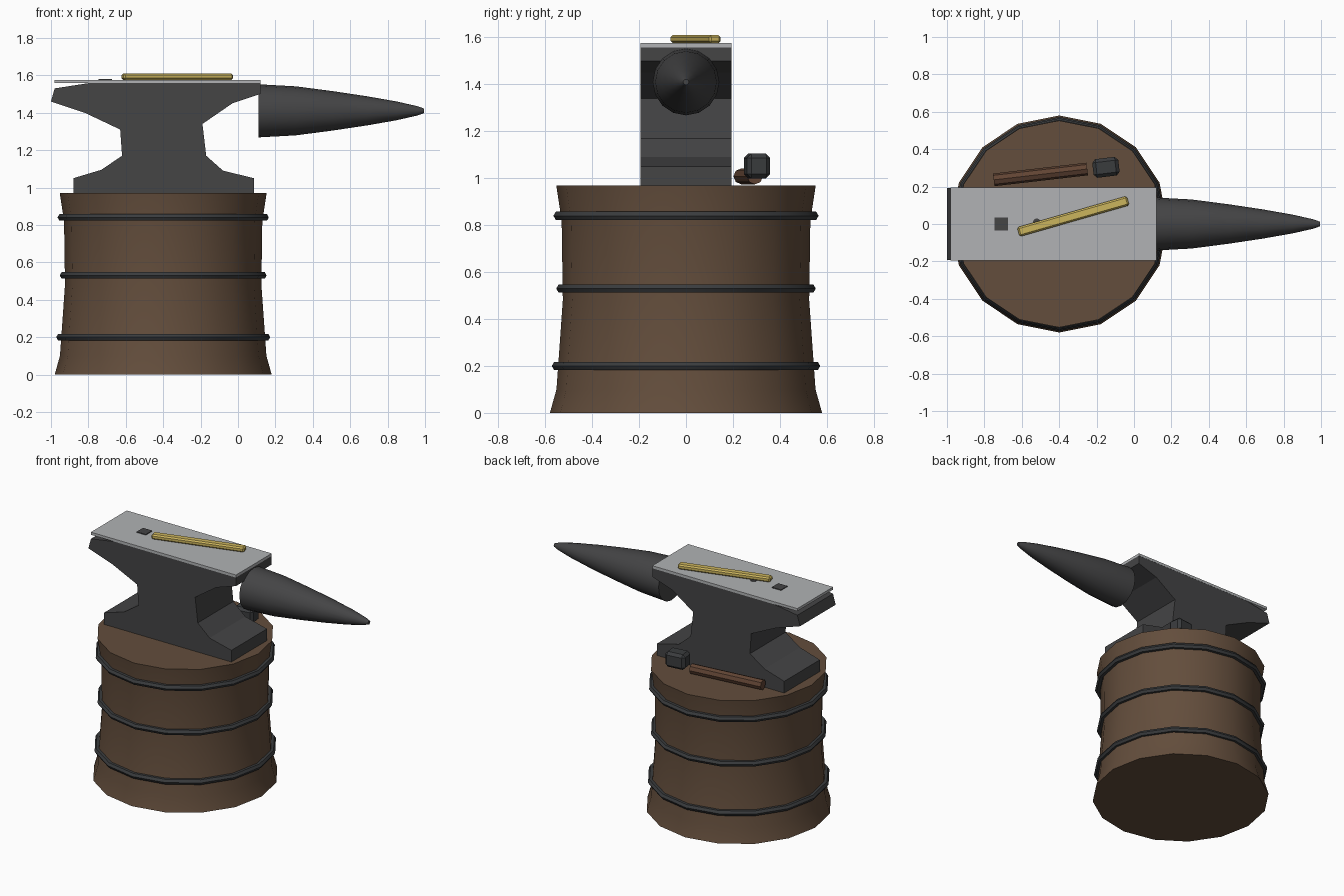
import bpy, bmesh
from math import pi, sin, cos, radians
from mathutils import Matrix, Vector

cube = bpy.data.objects.get("Cube")
if cube:
    bpy.data.objects.remove(cube, do_unlink=True)


def material(name, r, g, b):
    m = bpy.data.materials.new(name)
    m.use_nodes = True
    m.diffuse_color = (r, g, b, 1)
    m.node_tree.nodes["Principled BSDF"].inputs["Base Color"].default_value = (r, g, b, 1)
    return m


wood = material("brown wood", 0.125, 0.075, 0.045)
handle_wood = material("reddish wood", 0.12, 0.058, 0.034)
iron = material("dark iron", 0.058, 0.058, 0.060)
band_iron = material("band iron", 0.042, 0.045, 0.048)
steel = material("polished steel", 0.44, 0.45, 0.46)
brass = material("brass", 0.60, 0.46, 0.11)


def finish(name, bm, mat, matrix=Matrix(), bevel=0, smooth=True):
    """Turn a bmesh into a placed, shaded object."""
    bmesh.ops.recalc_face_normals(bm, faces=bm.faces)
    mesh = bpy.data.meshes.new(name)
    bm.to_mesh(mesh)
    bm.free()
    mesh.materials.append(mat)
    ob = bpy.data.objects.new(name, mesh)
    bpy.context.collection.objects.link(ob)
    ob.matrix_world = matrix
    if bevel:
        mod = ob.modifiers.new("Bevel", "BEVEL")
        mod.width = bevel
        mod.segments = 1
    if smooth:
        bpy.ops.object.select_all(action="DESELECT")
        bpy.context.view_layer.objects.active = ob
        ob.select_set(True)
        bpy.ops.object.shade_smooth_by_angle(angle=radians(35))
    return ob


def lathe(name, profile, sides, mat, matrix):
    """Revolve (radius, height) points around local z, with flat caps."""
    bm = bmesh.new()
    rings = [[bm.verts.new((r * cos(2 * pi * i / sides), r * sin(2 * pi * i / sides), z))
              for i in range(sides)] for r, z in profile]
    for a, b in zip(rings, rings[1:]):
        for i in range(sides):
            j = (i + 1) % sides
            bm.faces.new((a[i], a[j], b[j], b[i]))
    bm.faces.new(rings[0])
    bm.faces.new(rings[-1])
    return finish(name, bm, mat, matrix)


def box(name, size, centre, mat, turn=0, bevel=0):
    bm = bmesh.new()
    bmesh.ops.create_cube(bm, size=1)
    bmesh.ops.scale(bm, vec=size, verts=bm.verts)
    place = Matrix.Translation(centre) @ Matrix.Rotation(radians(turn), 4, "Z")
    return finish(name, bm, mat, place, bevel, smooth=False)


def ring(name, radius, thick, z, sides=16, tube=6):
    bm = bmesh.new()
    loops = []
    for i in range(sides):
        a = 2 * pi * i / sides
        loops.append([])
        for k in range(tube):
            t = 2 * pi * k / tube
            r = radius + thick * cos(t)
            loops[-1].append(bm.verts.new((r * cos(a), r * sin(a), thick * sin(t))))
    for i in range(sides):
        a, b = loops[i], loops[(i + 1) % sides]
        for k in range(tube):
            n = (k + 1) % tube
            bm.faces.new((a[k], b[k], b[n], a[n]))
    return finish(name, bm, band_iron, Matrix.Translation((-0.4, 0, z)))


# Wooden stump with iron bands
lathe("stump", [(0.58, 0), (0.552, 0.1), (0.525, 0.48), (0.53, 0.82), (0.553, 0.97)],
      16, wood, Matrix.Translation((-0.4, 0, 0)))
for label, radius, z in (("lower", 0.552, 0.2), ("middle", 0.533, 0.53), ("upper", 0.545, 0.84)):
    ring(label + "_band", radius, 0.02, z)

# Anvil body: side profile extruded across its width
outline = [(-0.88, 0.97), (0.085, 0.97), (0.085, 1.05), (-0.08, 1.09), (-0.17, 1.17),
           (-0.19, 1.34), (-0.03, 1.45), (0.12, 1.5), (0.12, 1.558), (-0.8, 1.558),
           (-0.98, 1.53), (-1.0, 1.46), (-0.82, 1.4), (-0.63, 1.31), (-0.62, 1.17),
           (-0.73, 1.095), (-0.88, 1.05)]
bm = bmesh.new()
face = bm.faces.new([bm.verts.new((x, -0.193, z)) for x, z in outline])
extruded = bmesh.ops.extrude_face_region(bm, geom=[face])["geom"]
bmesh.ops.translate(bm, vec=(0, 0.386, 0),
                    verts=[v for v in extruded if isinstance(v, bmesh.types.BMVert)])
finish("anvil_body", bm, iron, smooth=False)

# Horn, pointing along +x
lathe("horn", [(0.142, 0), (0.131, 0.2), (0.105, 0.4), (0.078, 0.58), (0.05, 0.74),
               (0.025, 0.85), (0.012, 0.886)],
      16, iron, Matrix.Translation((0.109, 0, 1.41)) @ Matrix.Rotation(pi / 2, 4, "Y"))

# Working face with its two dark holes
box("face_plate", (1.1, 0.388, 0.018), (-0.43, 0, 1.567), steel)
box("square_hole", (0.07, 0.07, 0.006), (-0.71, 0, 1.578), iron)
lathe("round_hole", [(0.02, 0), (0.02, 0.005)], 12, iron,
      Matrix.Translation((-0.52, 0.01, 1.575)))

# Workpiece lying on the face
box("brass_bar", (0.61, 0.052, 0.034), (-0.325, 0.041, 1.593), brass, 16, 0.009)

# Hammer resting behind the anvil
start, end = Vector((-0.75, 0.236, 1.008)), Vector((-0.25, 0.294, 1.008))
aim = (end - start).to_track_quat("Z", "Y").to_matrix().to_4x4()
lathe("hammer_handle", [(0.034, 0), (0.034, (end - start).length)], 8, handle_wood,
      Matrix.Translation(start) @ aim)
box("hammer_head", (0.14, 0.1, 0.105), (-0.15, 0.303, 1.052), band_iron, 7, 0.018)
